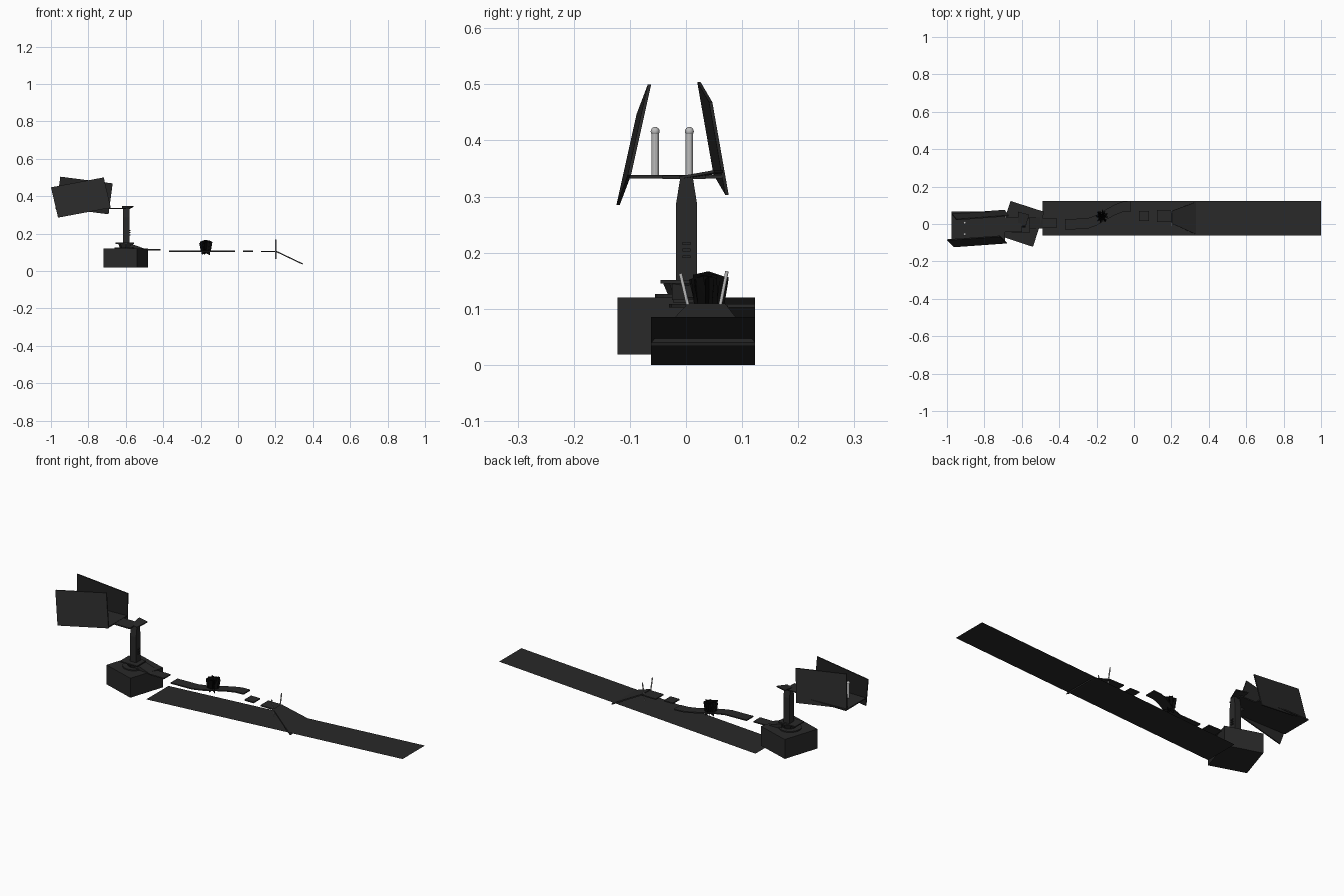
import bpy, bmesh, math, random
from mathutils import Vector, Matrix

if "Cube" in bpy.data.objects:
    bpy.data.objects.remove(bpy.data.objects["Cube"])

random.seed(4)


def material(name, v):
    m = bpy.data.materials.new(name)
    m.diffuse_color = (v, v, v, 1)
    m.use_nodes = True
    m.node_tree.nodes["Principled BSDF"].inputs["Base Color"].default_value = m.diffuse_color
    return m


DARK = material("charcoal", 0.022)
BLACK = material("black", 0.003)
LIGHT = material("light_metal", 0.5)


def finish(name, bm, mat):
    bmesh.ops.recalc_face_normals(bm, faces=bm.faces)
    me = bpy.data.meshes.new(name)
    bm.to_mesh(me)
    bm.free()
    me.materials.append(mat)
    ob = bpy.data.objects.new(name, me)
    bpy.context.collection.objects.link(ob)
    return ob


def slab(name, pts, offset=None, mat=DARK):
    """Polygon through 3D points, optionally extruded by an offset vector."""
    bm = bmesh.new()
    f = bm.faces.new([bm.verts.new(p) for p in pts])
    if offset:
        r = bmesh.ops.extrude_face_region(bm, geom=[f], use_keep_orig=True)
        vs = [g for g in r["geom"] if isinstance(g, bmesh.types.BMVert)]
        bmesh.ops.translate(bm, verts=vs, vec=offset)
    return finish(name, bm, mat)


def plate(name, x0, x1, y0, y1, z, t=0.006):
    return slab(name, [(x0, y0, z), (x1, y0, z), (x1, y1, z), (x0, y1, z)], (0, 0, t))


def rod(name, a, b, r, mat=LIGHT, r2=None, n=12):
    a, b = Vector(a), Vector(b)
    d = b - a
    bm = bmesh.new()
    bmesh.ops.create_cone(bm, cap_ends=True, segments=n, radius1=r,
                          radius2=r if r2 is None else r2, depth=d.length)
    rot = d.to_track_quat('Z', 'Y').to_matrix().to_4x4()
    bm.transform(Matrix.Translation((a + b) / 2) @ rot)
    return finish(name, bm, mat)


# Long gently rising ground strip
slab("ground_strip", [(-0.49, -0.062, 0), (1, -0.062, 0.085), (1, 0.123, 0.085), (-0.49, 0.123, 0)])

# Turned plinth
slab("plinth", [(-0.72, -0.063, 0.018), (-0.54, -0.122, 0.018),
                (-0.48, 0.065, 0.018), (-0.66, 0.123, 0.018)], (0, 0, 0.102))

# Tower foot, tapered tower and rungs
rod("tower_disc", (-0.605, 0, 0.12), (-0.605, 0, 0.126), 0.055, DARK, n=16)
rod("tower_foot", (-0.6, 0, 0.12), (-0.6, 0, 0.148), 0.03, DARK, 0.042, 8)
plate("tower_flange", -0.655, -0.555, -0.045, 0.03, 0.145)
slab("foot_wedge", [(-0.58, -0.025, 0.148), (-0.49, -0.025, 0.116), (-0.58, -0.025, 0.116)], (0, 0.06, 0))
slab("tower", [(-0.615, -0.018, 0.14), (-0.615, 0.02, 0.14), (-0.615, 0.02, 0.285),
               (-0.615, 0.012, 0.335), (-0.615, -0.01, 0.335), (-0.615, -0.018, 0.285)], (0.035, 0, 0))
for i in range(3):
    plate("rung_%d" % i, -0.581, -0.576, -0.006, 0.008, 0.19 + i * 0.012, 0.005)

# Head walkway on top of the tower
plate("head_plate", -0.69, -0.6, -0.042, 0.035, 0.331)
slab("head_flap", [(-0.62, 0, 0.331), (-0.58, -0.012, 0.331), (-0.56, 0.05, 0.342), (-0.62, 0.066, 0.342)],
     (0, 0, 0.005))

# Open room: floor, two leaning walls and posts
plate("room_floor", -0.975, -0.69, -0.1, 0.066, 0.332)


def wall(name, tl, tr, bl, t):
    tl, tr, bl = Vector(tl), Vector(tr), Vector(bl)
    slab(name, [bl, bl + tr - tl, tr, tl], (0, t, 0))


wall("front_wall", (-1, -0.088, 0.447), (-0.718, -0.068, 0.5), (-0.962, -0.124, 0.285), 0.006)
wall("back_wall", (-0.95, 0.02, 0.504), (-0.67, 0.041, 0.468), (-0.972, 0.049, 0.339), 0.006)
for i, y in enumerate((-0.055, 0.006)):
    rod("post_%d" % i, (-0.905, y, 0.335), (-0.905, y, 0.413), 0.0065)
    bm = bmesh.new()
    bmesh.ops.create_uvsphere(bm, u_segments=12, v_segments=8, radius=0.008,
                              matrix=Matrix.Translation((-0.905, y, 0.416)))
    for f in bm.faces:
        f.smooth = True
    finish("post_cap_%d" % i, bm, LIGHT)

# Floating stepping plates
plate("step_near_plinth", -0.49, -0.415, -0.022, 0.033, 0.11)
plate("step_middle", 0.027, 0.08, 0.015, 0.07, 0.102)
plate("step_landing", 0.123, 0.205, 0.01, 0.075, 0.1)

# Winding path
path = [(-0.37, -0.002), (-0.25, 0.002), (-0.2, 0.02), (-0.15, 0.05), (-0.1, 0.077), (-0.06, 0.092), (-0.015, 0.095)]
pts = [(x, y - 0.028, 0.102) for x, y in path] + [(x, y + 0.028, 0.102) for x, y in reversed(path)]
slab("winding_path", pts, (0, 0, 0.006))

# Ramp flaring down to the strip
slab("ramp", [(0.2, 0.003, 0.103), (0.345, -0.062, 0.034), (0.345, 0.123, 0.034), (0.2, 0.07, 0.103)],
     (0.002, 0, 0.006))

# Splayed ramp posts
rod("ramp_post_left", (0.202, 0.013, 0.065), (0.202, -0.01, 0.163), 0.003)
rod("ramp_post_right", (0.202, 0.053, 0.065), (0.202, 0.073, 0.167), 0.003)

# Bush of crossing leaf cards
bm = bmesh.new()
for i in range(14):
    w, h = random.uniform(0.024, 0.036), random.uniform(0.05, 0.062)
    m = (Matrix.Translation((-0.172, 0.04, 0.106)) @ Matrix.Rotation(i * math.pi / 7, 4, 'Z')
         @ Matrix.Rotation(random.uniform(-0.25, 0.25), 4, 'X'))
    card = [(-w * 0.8, 0.006, -0.02 if i % 3 == 0 else 0), (w * 0.8, 0.006, 0),
            (w, 0.008, h * 0.85), (0, 0.01, h), (-w, 0.008, h * 0.9)]
    bm.faces.new([bm.verts.new(m @ Vector(p)) for p in card])
finish("bush", bm, BLACK)
